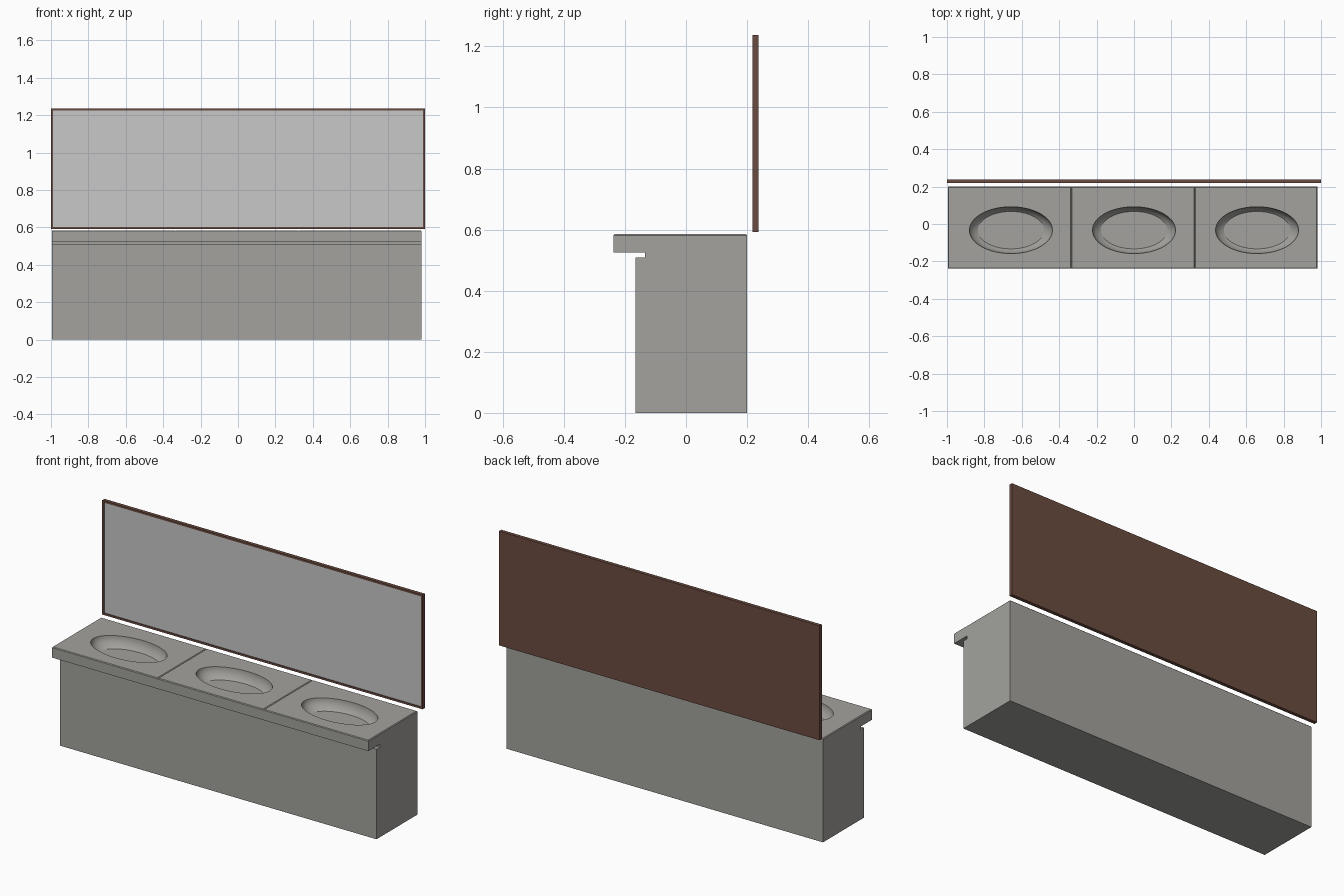
import bpy, bmesh, math
from mathutils import Matrix

if "Cube" in bpy.data.objects:
    bpy.data.objects.remove(bpy.data.objects["Cube"])


def srgb(r, g, b):
    lin = lambda c: ((c / 255 + 0.055) / 1.055) ** 2.4
    return (lin(r), lin(g), lin(b), 1)


def material(name, rgb):
    m = bpy.data.materials.new(name)
    m.diffuse_color = srgb(*rgb)
    m.use_nodes = True
    m.node_tree.nodes["Principled BSDF"].inputs["Base Color"].default_value = m.diffuse_color
    return m


STONE = material("grey stone", (163, 162, 157))
WOOD = material("brown wood", (107, 76, 65))
GLASS = material("silver mirror", (200, 200, 200))


def finish(name, bm, mat):
    bmesh.ops.recalc_face_normals(bm, faces=bm.faces)
    me = bpy.data.meshes.new(name)
    bm.to_mesh(me)
    bm.free()
    me.materials.append(mat)
    ob = bpy.data.objects.new(name, me)
    bpy.context.collection.objects.link(ob)
    return ob


def box(name, x0, x1, y0, y1, z0, z1, mat):
    bm = bmesh.new()
    bmesh.ops.create_cube(bm, size=1)
    for v in bm.verts:
        v.co = (x0 if v.co.x < 0 else x1, y0 if v.co.y < 0 else y1, z0 if v.co.z < 0 else z1)
    return finish(name, bm, mat)


X0, X1 = -0.995, 0.98
YB, TOP = 0.2, 0.585
CY = -0.033           # basin centre line
RX, RY, DEPTH = 0.222, 0.125, 0.1
SEG, RINGS = 64, 14

# Base cabinet and the recessed neck that carries the counter
box("cabinet", X0, X1, -0.165, YB, 0, 0.508, STONE)
box("counter_neck", X0, X1, -0.135, YB, 0.508, 0.525, STONE)


# Counter section: slab with a chamfered top, an elliptical bowl and a drain
def counter(name, x0, x1, cx):
    c = 0.004
    bm = bmesh.new()

    def rect(i, z):
        return [bm.verts.new(p) for p in ((x0 + i, -0.238 + i, z), (x1 - i, -0.238 + i, z),
                                          (x1 - i, YB - i, z), (x0 + i, YB - i, z))]

    def ellipse(rx, ry, z):
        return [bm.verts.new((cx + rx * math.cos(2 * math.pi * k / SEG),
                              CY + ry * math.sin(2 * math.pi * k / SEG), z)) for k in range(SEG)]

    def bridge(a, b):
        n = len(a)
        for k in range(n):
            bm.faces.new((a[k], a[(k + 1) % n], b[(k + 1) % n], b[k]))

    low, mid, high = rect(0, 0.525), rect(0, TOP - c), rect(c, TOP)
    bm.faces.new(low[::-1])
    bridge(low, mid)
    bridge(mid, high)
    # bowl rings from the rim down to the drain
    drain = 0.017
    rings = []
    for r in range(RINGS + 1):
        t = r / RINGS * math.pi / 2 * 0.95
        f = math.cos(t)
        rings.append(ellipse(RX * f, RY * f, TOP - DEPTH * math.sin(t)))
    z = TOP - DEPTH
    rings += [ellipse(drain, drain, z), ellipse(drain, drain, z - 0.008)]
    for a, b in zip(rings, rings[1:]):
        bridge(a, b)
    bm.faces.new(rings[-1])
    # flat top around the rim: a fan per side plus one triangle per corner
    rim, q = rings[0], SEG // 4
    for s in range(4):
        corner = high[(s + 2) % 4]
        for k in range(q):
            bm.faces.new((corner, rim[s * q + k], rim[(s * q + k + 1) % SEG]))
        bm.faces.new((corner, rim[(s + 1) * q % SEG], high[(s + 3) % 4]))
    ob = finish(name, bm, STONE)
    bpy.context.view_layer.objects.active = ob
    ob.select_set(True)
    bpy.ops.object.shade_smooth_by_angle(angle=math.radians(30))
    ob.select_set(False)


cuts = (X0, -0.335, 0.325, X1)
for k, side in enumerate(("left", "middle", "right")):
    counter(side + "_basin_counter", cuts[k], cuts[k + 1], (k - 1) * 0.658)

# Mirror: backing board, raised frame rails and glass
Z0, Z1, YF, YR, W = 0.592, 1.237, 0.218, 0.238, 0.011
box("mirror_backing", -1, 1, 0.226, YR, Z0, Z1, WOOD)
box("bottom_rail", -1, 1, YF, 0.226, Z0, Z0 + W, WOOD)
box("top_rail", -1, 1, YF, 0.226, Z1 - W, Z1, WOOD)
for name, s in (("left_stile", -1), ("right_stile", 1)):
    a, b = sorted((s, s * (1 - W)))
    box(name, a, b, YF, 0.226, Z0 + W, Z1 - W, WOOD)
box("mirror_glass", -1 + W, 1 - W, 0.222, 0.2265, Z0 + W, Z1 - W, GLASS)
